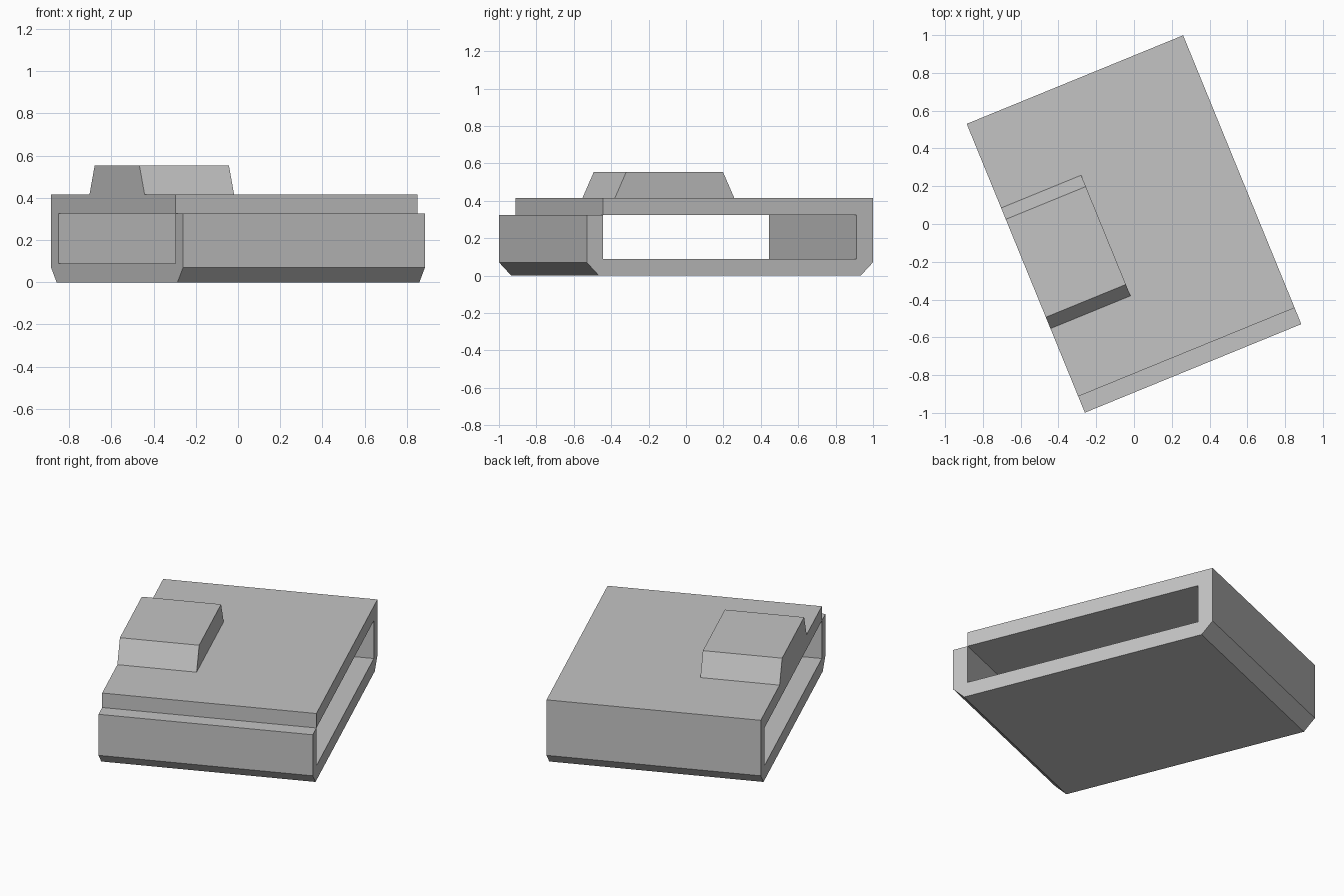
import bpy
import bmesh
from math import radians
from mathutils import Matrix

cube = bpy.data.objects.get("Cube")
if cube:
    bpy.data.objects.remove(cube, do_unlink=True)

grey = bpy.data.materials.new("light grey")
grey.use_nodes = True
colour = (0.55, 0.55, 0.55, 1)
grey.diffuse_color = colour
grey.node_tree.nodes["Principled BSDF"].inputs["Base Color"].default_value = colour

TURN = Matrix.Rotation(radians(22.25), 4, "Z")
HALF_W, HALF_L = 0.619, 0.826
INNER = 0.733                    # inside face of the end walls
FLOOR, CEILING, TOP = 0.09, 0.325, 0.415
CHAMFER = 0.07


def extrude_profile(name, profile, x0, x1):
    """Extrude a (y, z) outline from x0 to x1, then turn it into place."""
    bm = bmesh.new()
    face = bm.faces.new([bm.verts.new((x0, y, z)) for y, z in profile])
    result = bmesh.ops.extrude_face_region(bm, geom=[face])
    moved = [v for v in result["geom"] if isinstance(v, bmesh.types.BMVert)]
    bmesh.ops.translate(bm, vec=(x1 - x0, 0, 0), verts=moved)
    bmesh.ops.recalc_face_normals(bm, faces=bm.faces)
    bm.transform(TURN)
    mesh = bpy.data.meshes.new(name)
    bm.to_mesh(mesh)
    bm.free()
    mesh.materials.append(grey)
    obj = bpy.data.objects.new(name, mesh)
    bpy.context.collection.objects.link(obj)
    return obj


# Lower tray: chamfered floor, low front wall and tall back wall
extrude_profile("tray", [
    (-HALF_L, CEILING), (-HALF_L, CHAMFER), (CHAMFER - HALF_L, 0),
    (HALF_L - CHAMFER, 0), (HALF_L, CHAMFER), (HALF_L, TOP),
    # roof slab, stopping short of the front wall
    (-INNER, TOP), (-INNER, CEILING),
    # inside of the open passage
    (INNER, CEILING), (INNER, FLOOR), (-INNER, FLOOR), (-INNER, CEILING),
], -HALF_W, HALF_W)

# Raised block with sloping ends, flush with the right side
extrude_profile("raised_block", [
    (-0.345, TOP), (0.345, TOP), (0.28, 0.553), (-0.28, 0.553),
], -HALF_W, -0.161)
